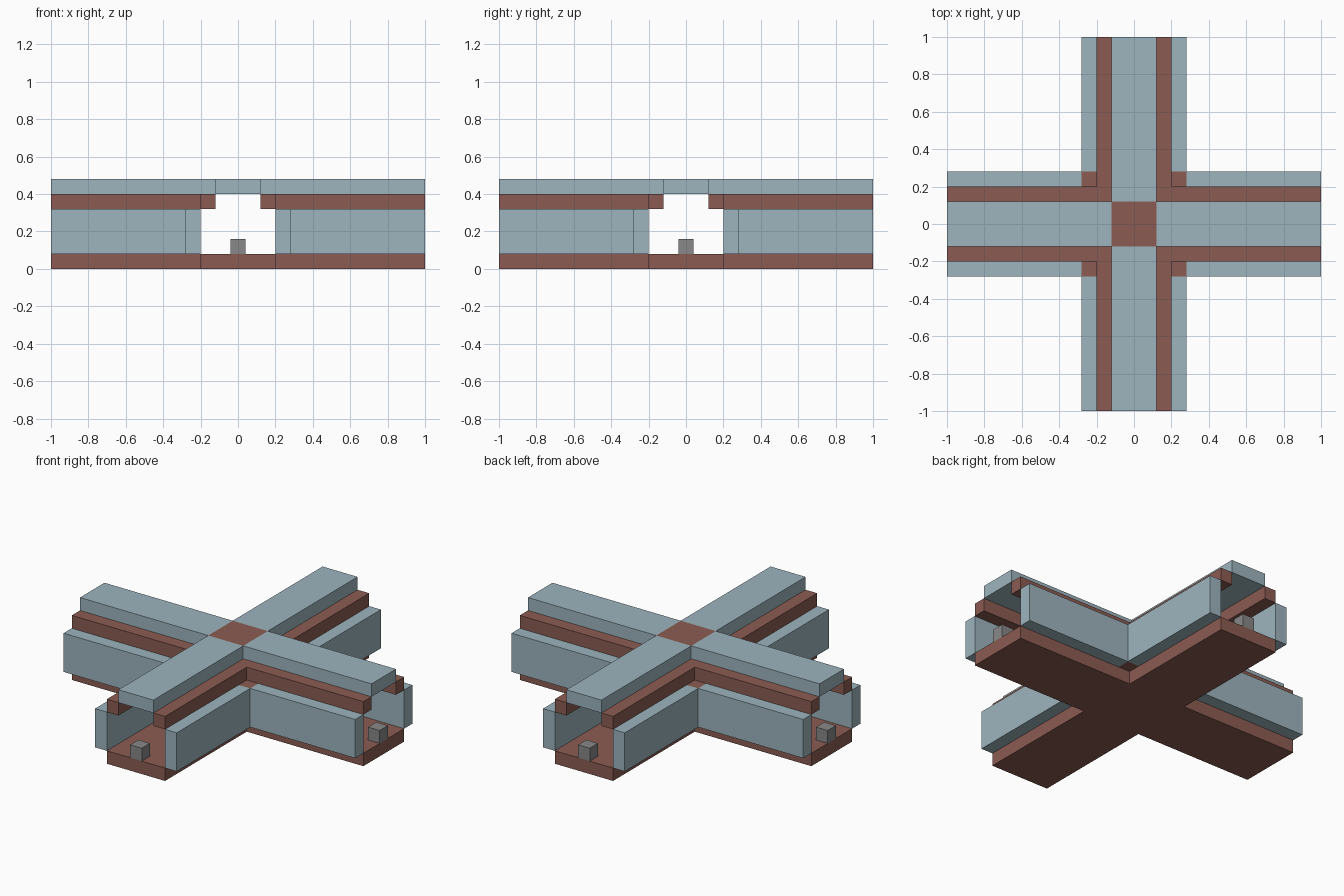
import bpy
import bmesh
from math import pi
from mathutils import Matrix

cube = bpy.data.objects.get("Cube")
if cube:
    bpy.data.objects.remove(cube)


def material(name, colour):
    mat = bpy.data.materials.new(name)
    mat.use_nodes = True
    mat.diffuse_color = (*colour, 1)
    mat.node_tree.nodes["Principled BSDF"].inputs["Base Color"].default_value = (*colour, 1)
    return mat


BLUE = material("pale_blue", (0.337, 0.462, 0.515))
BROWN = material("red_brown", (0.258, 0.107, 0.084))
GREY = material("grey", (0.246, 0.246, 0.246))


def prism(name, outline, bottom, top, mat, turn=0):
    """Extrude a plan outline upwards, turned by quarter turns about z."""
    bm = bmesh.new()
    base = bm.faces.new([bm.verts.new((x, y, bottom)) for x, y in outline])
    up = bmesh.ops.extrude_face_region(bm, geom=[base])["geom"]
    bmesh.ops.translate(bm, vec=(0, 0, top - bottom),
                        verts=[v for v in up if isinstance(v, bmesh.types.BMVert)])
    bmesh.ops.rotate(bm, verts=bm.verts, matrix=Matrix.Rotation(turn * pi / 2, 3, "Z"))
    bmesh.ops.recalc_face_normals(bm, faces=bm.faces)
    mesh = bpy.data.meshes.new(name)
    bm.to_mesh(mesh)
    bm.free()
    mesh.materials.append(mat)
    obj = bpy.data.objects.new(name, mesh)
    bpy.context.collection.objects.link(obj)
    return obj


def rect(x0, x1, y0, y1):
    return [(x0, y0), (x1, y0), (x1, y1), (x0, y1)]


def cross(w, end):
    """Plan of a plus shape with arms of half width w."""
    quarter = [(end, -w), (end, w), (w, w)]
    points = []
    for _ in range(4):
        points += quarter
        quarter = [(-y, x) for x, y in quarter]
    return points


END, ROOF, FLOOR, WALL = 1.0, 0.12, 0.2, 0.28
Z_FLOOR, Z_WALL, Z_LEDGE, Z_ROOF = 0.08, 0.32, 0.40, 0.48

# Cross-shaped floor and the centre of the roof
prism("floor", cross(FLOOR, END), 0, Z_FLOOR, BROWN)
prism("roof_centre", rect(-ROOF, ROOF, -ROOF, ROOF), Z_LEDGE, Z_ROOF, BROWN)

arms = ["left", "back", "right", "front"]
for turn, side in enumerate(arms):
    # Roof beam and lamp of this arm
    prism(f"{side}_roof", rect(ROOF, END, -ROOF, ROOF), Z_LEDGE, Z_ROOF, BLUE, turn)
    prism(f"{side}_lamp", rect(END - 0.08, END, -0.04, 0.04), Z_FLOOR, 0.16, GREY, turn)
    # Two side walls of this arm
    for n, (a, b) in enumerate([(FLOOR, WALL), (-WALL, -FLOOR)]):
        prism(f"{side}_wall_{n + 1}", rect(WALL, END, a, b), Z_FLOOR, Z_WALL, BLUE, turn)
    # Corner post and L-shaped ledge between this arm and the next
    prism(f"{side}_corner_post", rect(FLOOR, WALL, FLOOR, WALL), Z_FLOOR, Z_WALL, BROWN, turn)
    ledge = [(ROOF, ROOF), (END, ROOF), (END, FLOOR), (FLOOR, FLOOR), (FLOOR, END), (ROOF, END)]
    prism(f"{side}_ledge", ledge, Z_WALL, Z_LEDGE, BROWN, turn)
